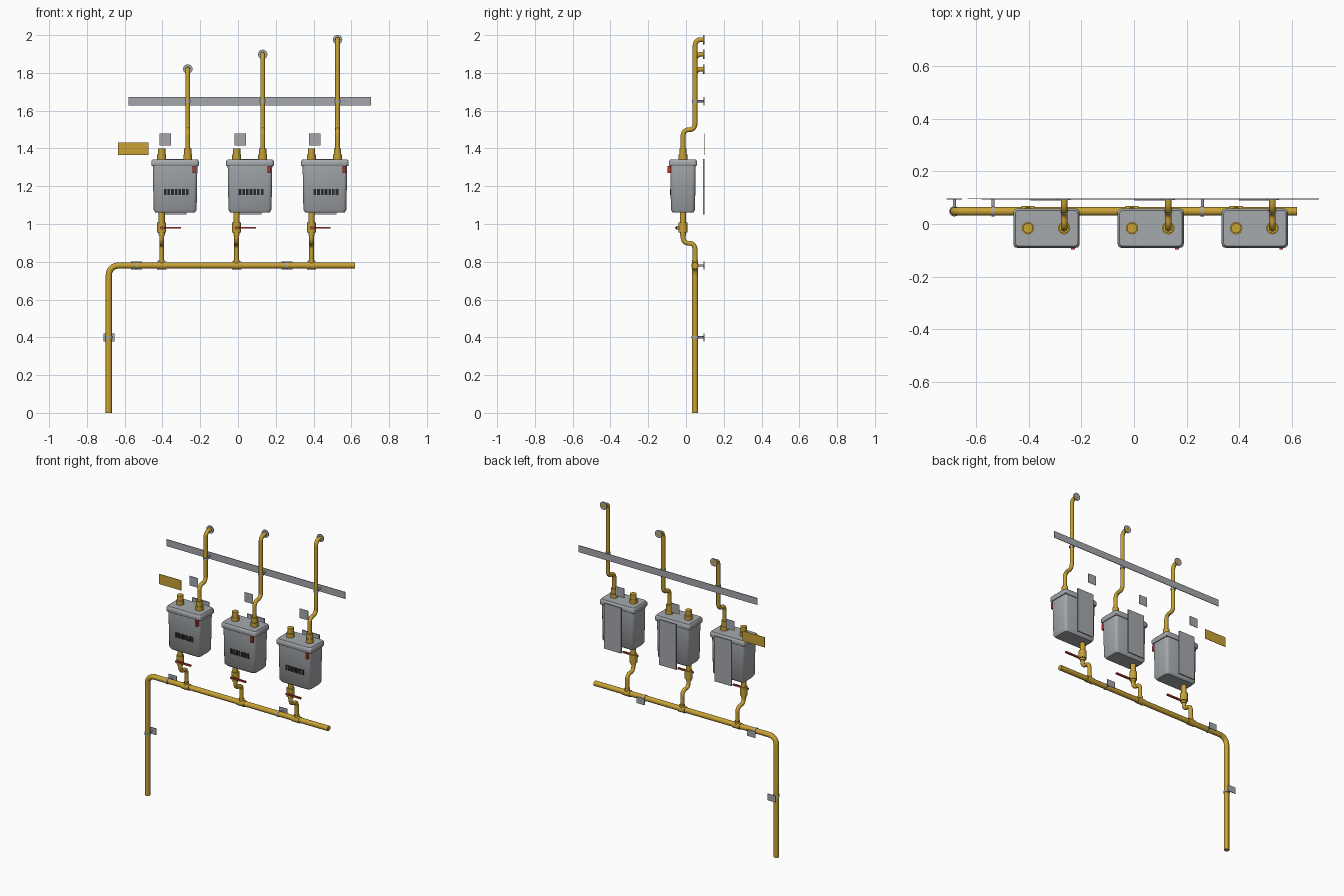
import bpy, bmesh, math
from mathutils import Vector

if "Cube" in bpy.data.objects:
    bpy.data.objects.remove(bpy.data.objects["Cube"])


def material(name, rgb):
    m = bpy.data.materials.new(name)
    m.diffuse_color = (*rgb, 1)
    m.use_nodes = True
    m.node_tree.nodes["Principled BSDF"].inputs["Base Color"].default_value = m.diffuse_color
    return m


BRASS = material("yellow_pipe", (0.58, 0.36, 0.035))
METER = material("meter_grey", (0.38, 0.40, 0.42))
STEEL = material("bracket_grey", (0.38, 0.39, 0.41))
RED = material("red", (0.50, 0.04, 0.03))
DARK = material("dark_counter", (0.02, 0.02, 0.022))


def finish(name, me, mat, smooth=True):
    me.materials.clear()
    me.materials.append(mat)
    ob = bpy.data.objects.new(name, me)
    bpy.context.collection.objects.link(ob)
    if smooth:
        bpy.ops.object.select_all(action='DESELECT')
        ob.select_set(True)
        bpy.context.view_layer.objects.active = ob
        bpy.ops.object.shade_smooth_by_angle(angle=math.radians(40))
    return ob


def box(name, lo, hi, mat):
    bm = bmesh.new()
    bmesh.ops.create_cube(bm, size=1)
    for v in bm.verts:
        v.co = [(a + b) / 2 + c * (b - a) for a, b, c in zip(lo, hi, v.co)]
    me = bpy.data.meshes.new(name)
    bm.to_mesh(me)
    bm.free()
    return finish(name, me, mat, False)


def cylinder(name, a, b, r, mat, sides=16):
    a, b = Vector(a), Vector(b)
    bm = bmesh.new()
    bmesh.ops.create_cone(bm, cap_ends=True, segments=sides, radius1=r, radius2=r, depth=(b - a).length)
    rot = (b - a).to_track_quat('Z', 'Y')
    for v in bm.verts:
        v.co = rot @ v.co + (a + b) / 2
    me = bpy.data.meshes.new(name)
    bm.to_mesh(me)
    bm.free()
    return finish(name, me, mat)


def pipe(name, corners, r, bend, mat=BRASS):
    """Round tube along a polyline whose corners are rounded to the bend radius."""
    c = [Vector(p) for p in corners]
    pts = [c[0]]
    for p, q, s in zip(c, c[1:], c[2:]):
        u, w = (p - q).normalized(), (s - q).normalized()
        centre = q + (u + w) * bend
        for i in range(7):
            t = i / 6 * math.pi / 2
            pts.append(centre - w * bend * math.cos(t) - u * bend * math.sin(t))
    pts.append(c[-1])
    cu = bpy.data.curves.new(name, 'CURVE')
    cu.dimensions = '3D'
    cu.bevel_depth, cu.bevel_resolution, cu.use_fill_caps = r, 4, True
    sp = cu.splines.new('POLY')
    sp.points.add(len(pts) - 1)
    for sp_pt, p in zip(sp.points, pts):
        sp_pt.co = (*p, 1)
    tmp = bpy.data.objects.new(name, cu)
    bpy.context.collection.objects.link(tmp)
    dg = bpy.context.evaluated_depsgraph_get()
    me = bpy.data.meshes.new_from_object(tmp.evaluated_get(dg))
    bpy.data.objects.remove(tmp)
    return finish(name, me, mat)


def rounded_stack(name, cx, cy, layers, corner, mat):
    """Loft of rounded rectangles; each layer is (z, half width, half depth)."""
    bm = bmesh.new()
    rings = []
    for z, hx, hy in layers:
        ring = []
        for k, (sx, sy) in enumerate([(1, 1), (-1, 1), (-1, -1), (1, -1)]):
            for i in range(4):
                t = (k + i / 3) * math.pi / 2
                ring.append(bm.verts.new((cx + sx * (hx - corner) + corner * math.cos(t),
                                          cy + sy * (hy - corner) + corner * math.sin(t), z)))
        rings.append(ring)
    for a, b in zip(rings, rings[1:]):
        for i in range(len(a)):
            j = (i + 1) % len(a)
            bm.faces.new((a[i], a[j], b[j], b[i]))
    bm.faces.new(rings[0][::-1])
    bm.faces.new(rings[-1])
    me = bpy.data.meshes.new(name)
    bm.to_mesh(me)
    bm.free()
    return finish(name, me, mat)


PY, MY, WALL = 0.048, -0.016, 0.097   # pipe, meter and wall planes
HZ = 0.78                             # header height

# Main riser and header, with end cap
pipe("main_pipe", [(-0.684, PY, 0), (-0.684, PY, HZ), (0.62, PY, HZ)], 0.0165, 0.05)


def clamp(name, p, axis, r, plate=True):
    p, d = Vector(p), Vector(axis) * 0.006
    cylinder(name + "_ring", p - d, p + d, r + 0.003, STEEL)
    cylinder(name + "_stem", p + Vector((0, r, 0)), (p.x, WALL, p.z), 0.006, STEEL, 10)
    if plate:
        box(name + "_plate", (p.x - 0.029, WALL - 0.004, p.z - 0.021),
            (p.x + 0.029, WALL, p.z + 0.021), STEEL)


clamp("riser_clamp", (-0.684, PY, 0.4), (0, 0, 1), 0.0165)
for x in (-0.537, 0.26):
    clamp("header_clamp", (x, PY, HZ), (1, 0, 0), 0.0165)

# Wall rail carrying the outlet pipes, and the yellow sign
box("wall_rail", (-0.581, WALL - 0.004, 1.628), (0.705, WALL, 1.672), STEEL)
box("yellow_sign", (-0.634, WALL - 0.002, 1.366), (-0.475, WALL, 1.432), BRASS)

for n, top in enumerate((1.82, 1.898, 1.976)):
    cx = -0.333 + 0.3965 * n
    xi, xo = cx - 0.071, cx + 0.067

    # Meter body, lid, mounting plate, label plate
    rounded_stack("meter_body", cx, MY, [(1.06, 0.104, 0.054), (1.075, 0.114, 0.064),
                                         (1.31, 0.118, 0.067)], 0.018, METER)
    rounded_stack("meter_lid", cx, MY, [(1.306, 0.122, 0.071), (1.311, 0.126, 0.0745),
                                        (1.332, 0.126, 0.0745), (1.342, 0.119, 0.068)], 0.014, METER)
    box("mounting_plate", (cx - 0.061, WALL - 0.008, 1.05), (cx + 0.061, WALL, 1.345), STEEL)
    box("label_plate", (cx - 0.083, WALL - 0.002, 1.416), (cx - 0.022, WALL, 1.478), STEEL)

    # Counter drums and red seal on the front
    for i in range(7):
        x = cx - 0.06 + i * 0.0195
        box("counter_drum", (x, -0.085, 1.153), (x + 0.014, -0.0805, 1.185), DARK)
    box("red_seal", (cx + 0.093, -0.098, 1.27), (cx + 0.108, -0.08, 1.308), RED)

    # Top connectors
    for x in (xi, xo):
        cylinder("union_nut", (x, MY, 1.335), (x, MY, 1.368), 0.0235, BRASS)
        cylinder("union_neck", (x, MY, 1.36), (x, MY, 1.40), 0.0195, BRASS)

    # Inlet branch with tee
    cylinder("tee_sleeve", (xi - 0.025, PY, HZ), (xi + 0.025, PY, HZ), 0.0205, BRASS)
    cylinder("tee_neck", (xi, PY, HZ), (xi, PY, HZ + 0.03), 0.016, BRASS)
    pipe("inlet_pipe", [(xi, PY, HZ), (xi, PY, 0.898), (xi, MY, 0.898), (xi, MY, 1.07)], 0.0125, 0.03)

    # Valve with lever
    cylinder("valve_collar", (xi, MY, 0.94), (xi, MY, 1.065), 0.0165, BRASS)
    cylinder("valve_body", (xi, MY, 0.955), (xi, MY, 1.008), 0.0235, BRASS)
    cylinder("valve_stem", (xi, MY, 0.98), (xi, -0.052, 0.98), 0.009, BRASS)
    box("valve_lever", (xi - 0.008, -0.058, 0.975), (xi + 0.102, -0.047, 0.985), RED)

    # Outlet pipe up to the wall
    pipe("outlet_pipe", [(xo, MY, 1.39), (xo, MY, 1.499), (xo, PY, 1.499),
                         (xo, PY, top), (xo, WALL, top)], 0.0125, 0.03)
    cylinder("wall_flange", (xo, WALL - 0.006, top), (xo, WALL, top), 0.025, STEEL, 24)
    clamp("outlet_clamp", (xo, PY, 1.65), (0, 0, 1), 0.0125, False)
